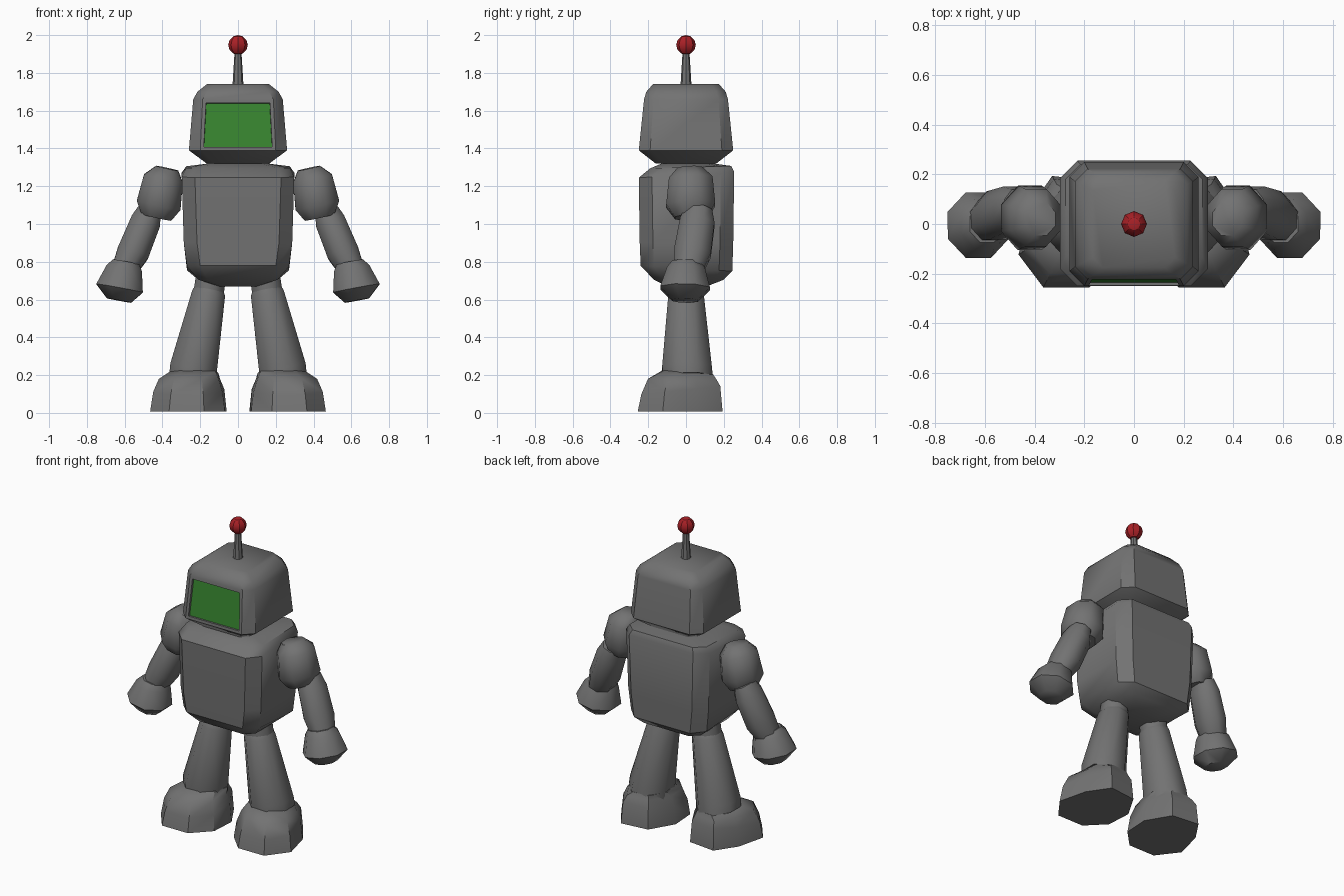
import bpy, bmesh, math
from mathutils import Vector

if "Cube" in bpy.data.objects:
    bpy.data.objects.remove(bpy.data.objects["Cube"])


def material(name, rgb):
    m = bpy.data.materials.new(name)
    m.diffuse_color = (*rgb, 1)
    m.use_nodes = True
    m.node_tree.nodes["Principled BSDF"].inputs["Base Color"].default_value = m.diffuse_color
    return m


GREY = material("grey metal", (0.17, 0.17, 0.17))
GREEN = material("screen green", (0.04, 0.24, 0.03))
RED = material("bulb red", (0.40, 0.015, 0.02))


def loft(name, rings, mat=GREY, mirror=False, angle=40):
    """Skin a list of equal-length point rings and cap both ends."""
    bm = bmesh.new()
    loops = [[bm.verts.new(p) for p in ring] for ring in rings]
    n = len(loops[0])
    for a, b in zip(loops, loops[1:]):
        for i in range(n):
            bm.faces.new((a[i], a[(i + 1) % n], b[(i + 1) % n], b[i]))
    bm.faces.new(loops[0])
    bm.faces.new(loops[-1])
    bmesh.ops.recalc_face_normals(bm, faces=bm.faces)
    mesh = bpy.data.meshes.new(name)
    bm.to_mesh(mesh)
    bm.free()
    ob = bpy.data.objects.new(name, mesh)
    bpy.context.collection.objects.link(ob)
    mesh.materials.append(mat)
    if mirror:
        ob.modifiers.new("other side", 'MIRROR')
    smooth(ob, angle)
    return ob


def smooth(ob, angle=40):
    bpy.ops.object.select_all(action='DESELECT')
    ob.select_set(True)
    bpy.context.view_layer.objects.active = ob
    bpy.ops.object.shade_smooth_by_angle(angle=math.radians(angle))


def box_ring(z, hx, y0, y1, c, tilt=0.0):
    """Rectangle with cut corners; tilt raises the back."""
    pts = [(hx - c, y0), (hx, y0 + c), (hx, y1 - c), (hx - c, y1),
           (c - hx, y1), (-hx, y1 - c), (-hx, y0 + c), (c - hx, y0)]
    return [(x, y, z + tilt * y) for x, y in pts]


def limb(name, stations, depth=1.1, sides=8):
    """Tapered limb: stations are (x, y, z, radius), mirrored in x."""
    a, b = Vector(stations[0][:3]), Vector(stations[-1][:3])
    d = (b - a).normalized()
    v = Vector((0, 1, 0)) - d * d.y
    v.normalize()
    u = v.cross(d)
    rings = []
    for x, y, z, r in stations:
        ring = []
        for i in range(sides):
            t = 2 * math.pi * (i + 0.5) / sides
            k = r / math.cos(math.pi / sides)
            ring.append(Vector((x, y, z)) + u * k * math.cos(t) + v * k * depth * math.sin(t))
        rings.append(ring)
    return loft(name, rings, mirror=True, angle=50)


# Torso
loft("torso", [box_ring(0.67, 0.10, -0.10, 0.11, 0.03),
               box_ring(0.705, 0.21, -0.17, 0.20, 0.05),
               box_ring(0.765, 0.27, -0.24, 0.245, 0.07, -0.06),
               box_ring(0.90, 0.287, -0.245, 0.25, 0.07),
               box_ring(1.26, 0.298, -0.25, 0.255, 0.07, 0.06),
               box_ring(1.30, 0.275, -0.19, 0.24, 0.06, 0.03),
               box_ring(1.32, 0.16, -0.13, 0.15, 0.04)])

# Head with a recessed screen on the front face
head = loft("head", [box_ring(1.32, 0.165, -0.16, 0.16, 0.04),
                     box_ring(1.39, 0.26, -0.25, 0.25, 0.06),
                     box_ring(1.66, 0.237, -0.222, 0.222, 0.05),
                     box_ring(1.70, 0.215, -0.21, 0.21, 0.05),
                     box_ring(1.74, 0.165, -0.175, 0.175, 0.04)])
head.data.materials.append(GREEN)
bm = bmesh.new()
bm.from_mesh(head.data)
front = max(bm.faces, key=lambda f: -f.normal.y * f.calc_area())
bmesh.ops.inset_region(bm, faces=[front], thickness=0.026)
bmesh.ops.inset_region(bm, faces=[front], thickness=0.002, depth=-0.012)
front.material_index = 1
bm.to_mesh(head.data)
bm.free()
smooth(head)

# Antenna and bulb
loft("antenna", [[(r * math.cos(i * math.pi / 4), r * math.sin(i * math.pi / 4), z)
                  for i in range(8)] for z, r in ((1.72, 0.03), (1.93, 0.017))])
bpy.ops.mesh.primitive_uv_sphere_add(segments=8, ring_count=6, radius=0.052,
                                     location=(0, 0, 1.948))
bulb = bpy.context.object
bulb.name = "antenna_bulb"
bulb.data.materials.append(RED)
smooth(bulb, 30)

# Arms
limb("upper_arm", [(0.375, 0.02, 1.295, 0.06), (0.395, 0.025, 1.24, 0.105),
                   (0.42, 0.025, 1.10, 0.118), (0.432, 0.03, 1.035, 0.08)])
limb("forearm", [(0.465, 0.07, 1.08, 0.06), (0.49, 0.06, 1.01, 0.08),
                 (0.555, 0.035, 0.85, 0.085), (0.595, 0.015, 0.77, 0.07)], 1.15)
limb("hand", [(0.592, 0.0, 0.80, 0.07), (0.602, 0.0, 0.765, 0.095),
              (0.627, -0.005, 0.66, 0.125), (0.63, -0.005, 0.595, 0.065)], 1.05)

# Legs
limb("hip", [(0.14, 0.0, 0.74, 0.08), (0.155, 0.0, 0.64, 0.08)], 1.0)
limb("leg", [(0.15, 0.0, 0.67, 0.07), (0.155, 0.0, 0.635, 0.088),
             (0.235, 0.005, 0.24, 0.125), (0.24, 0.01, 0.19, 0.125)], 1.05)

# Feet: an outward-turned sole drawn in towards the ankle
SOLE = [(0.365, -0.25), (0.18, -0.25), (0.07, -0.14), (0.06, 0.02), (0.15, 0.17),
        (0.33, 0.19), (0.42, 0.06), (0.465, -0.12)]


def sole_ring(z, s, slope=0.0):
    cx, cy = 0.235, 0.02
    return [(cx + (x - cx) * s, cy + (y - cy) * (s + 0.02), z + slope * (y - cy))
            for x, y in SOLE]


def ankle_ring(z, r):
    ring = []
    for x, y in SOLE:
        d = Vector((x - 0.25, y + 0.03)).normalized() * r
        ring.append((0.235 + d.x, 0.01 + d.y * 1.05, z - 0.08 * d.y))
    return ring


loft("foot", [sole_ring(0.008, 1.0), sole_ring(0.125, 0.93, 0.1),
              sole_ring(0.18, 0.80), ankle_ring(0.215, 0.135)], mirror=True)
